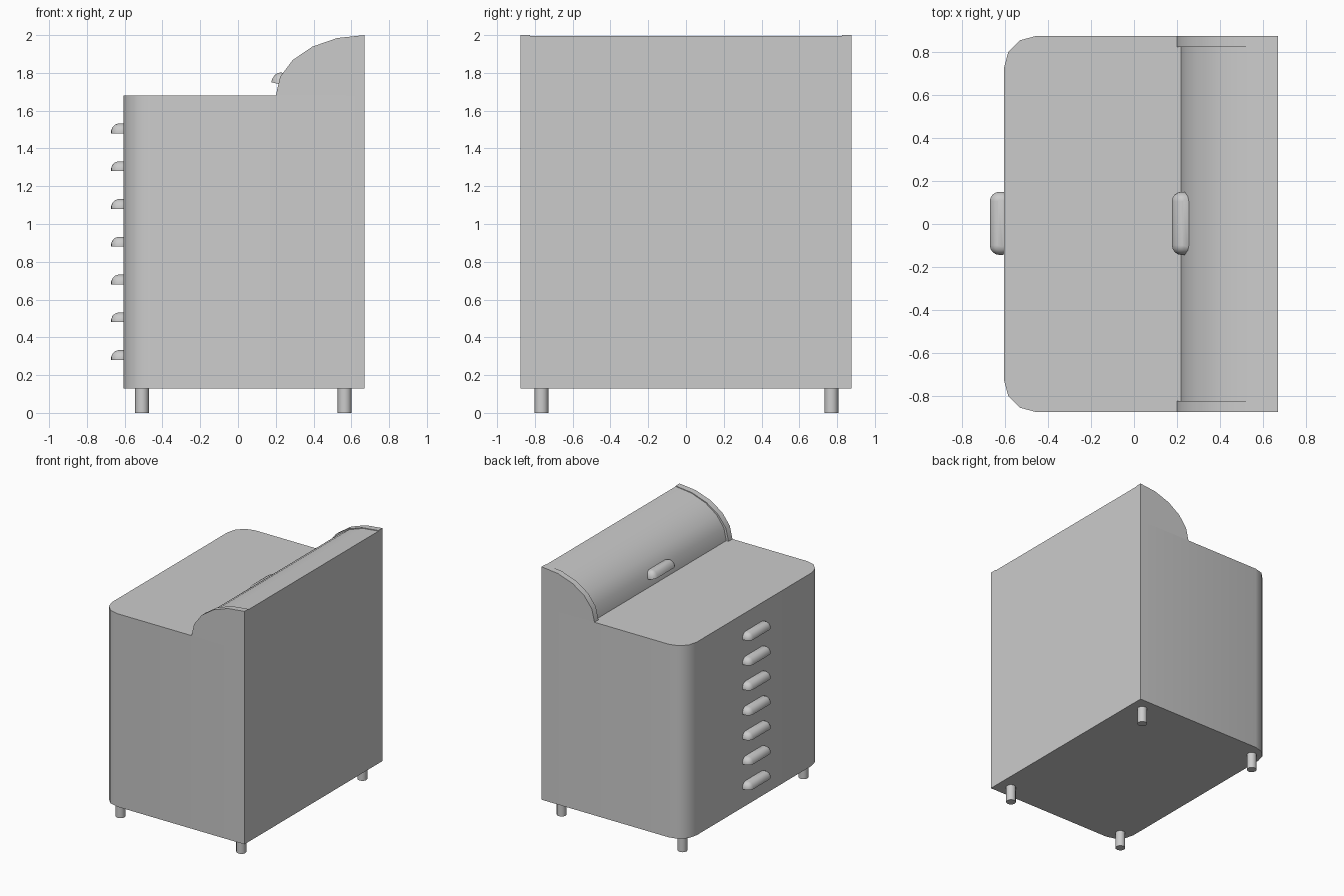
import bpy, bmesh
from math import sin, cos, pi, radians
from mathutils import Matrix

default = bpy.data.objects.get("Cube")
if default:
    bpy.data.objects.remove(default, do_unlink=True)

grey = bpy.data.materials.new("plain_grey")
grey.use_nodes = True
grey.diffuse_color = (0.6, 0.6, 0.6, 1)
grey.node_tree.nodes["Principled BSDF"].inputs["Base Color"].default_value = (0.6, 0.6, 0.6, 1)

# Main dimensions
FRONT, BACK, HALF = -0.605, 0.67, 0.875
BASE, DECK, TOP = 0.13, 1.68, 2.0
CHEEK = 0.05


def loft(name, rings):
    """Join equal-length rings of points into a capped, smooth-shaded solid."""
    bm = bmesh.new()
    loops = [[bm.verts.new(p) for p in ring] for ring in rings]
    for a, b in zip(loops, loops[1:]):
        for i in range(len(a)):
            j = (i + 1) % len(a)
            bm.faces.new((a[i], a[j], b[j], b[i]))
    bm.faces.new(loops[0][::-1])
    bm.faces.new(loops[-1])
    bmesh.ops.recalc_face_normals(bm, faces=bm.faces)
    mesh = bpy.data.meshes.new(name)
    bm.to_mesh(mesh)
    bm.free()
    mesh.materials.append(grey)
    obj = bpy.data.objects.new(name, mesh)
    bpy.context.collection.objects.link(obj)
    bpy.ops.object.select_all(action='DESELECT')
    obj.select_set(True)
    bpy.context.view_layer.objects.active = obj
    bpy.ops.object.shade_smooth_by_angle(angle=radians(35))
    return obj


def arc(cx, cy, rx, ry, start, end, steps):
    angles = [radians(start + (end - start) * i / steps) for i in range(steps + 1)]
    return [(cx + rx * cos(a), cy + ry * sin(a)) for a in angles]


# Cabinet body with two rounded vertical corners on the drawer side
R = 0.145
plan = [(BACK, -HALF), (BACK, HALF)]
plan += arc(FRONT + R, HALF - R, R, R, 90, 180, 3)
plan += arc(FRONT + R, R - HALF, R, R, 180, 270, 3)
loft("cabinet_body", [[(x, y, z) for x, y in plan] for z in (BASE, DECK)])


# Curved cheeks and the slightly recessed roll cover between them
def curved_prism(name, inset, y0, y1):
    profile = arc(BACK, DECK, BACK - 0.2 - inset, TOP - DECK - inset * 0.25, 180, 90, 5)
    profile.append((BACK, DECK))
    return loft(name, [[(x, y, z) for x, z in profile] for y in (y0, y1)])


curved_prism("front_cheek", 0, -HALF, CHEEK - HALF)
curved_prism("back_cheek", 0, HALF - CHEEK, HALF)
curved_prism("roll_cover", 0.02, CHEEK - HALF, HALF - CHEEK)


# Domed pulls with a flat underside
def pull(name, matrix):
    hx, hy, r = 0.052, 0.147, 0.045
    rings = []
    for z, inset in ((0, 0), (0.015, 0), (0.034, 0.008), (0.046, 0.021), (0.052, 0.038)):
        rad = r - inset
        ring = []
        for k, (sx, sy) in enumerate(((1, 1), (-1, 1), (-1, -1), (1, -1))):
            ring += arc(sx * (hx - r), sy * (hy - r), rad, rad, k * 90, k * 90 + 90, 4)
        rings.append([(x, y, z) for x, y in ring])
    loft(name, rings).matrix_world = matrix


for n in range(7):
    pull(f"drawer_pull_{n + 1}", Matrix.Translation((-0.62, 0.003, 0.28 + 0.2 * n)))

pull("roll_cover_pull", Matrix.Translation((0.227, 0.003, 1.738))
     @ Matrix.Rotation(radians(14), 4, 'Y') @ Matrix.Diagonal((1, 1, 1.2, 1)))

# Four round legs
for x, side in ((-0.508, "drawer_side"), (0.565, "plain_side")):
    for y, end in ((-0.765, "front"), (0.77, "back")):
        circle = arc(x, y, 0.037, 0.037, 0, 330, 11)
        loft(f"{end}_{side}_leg", [[(a, b, z) for a, b in circle] for z in (0, BASE)])
